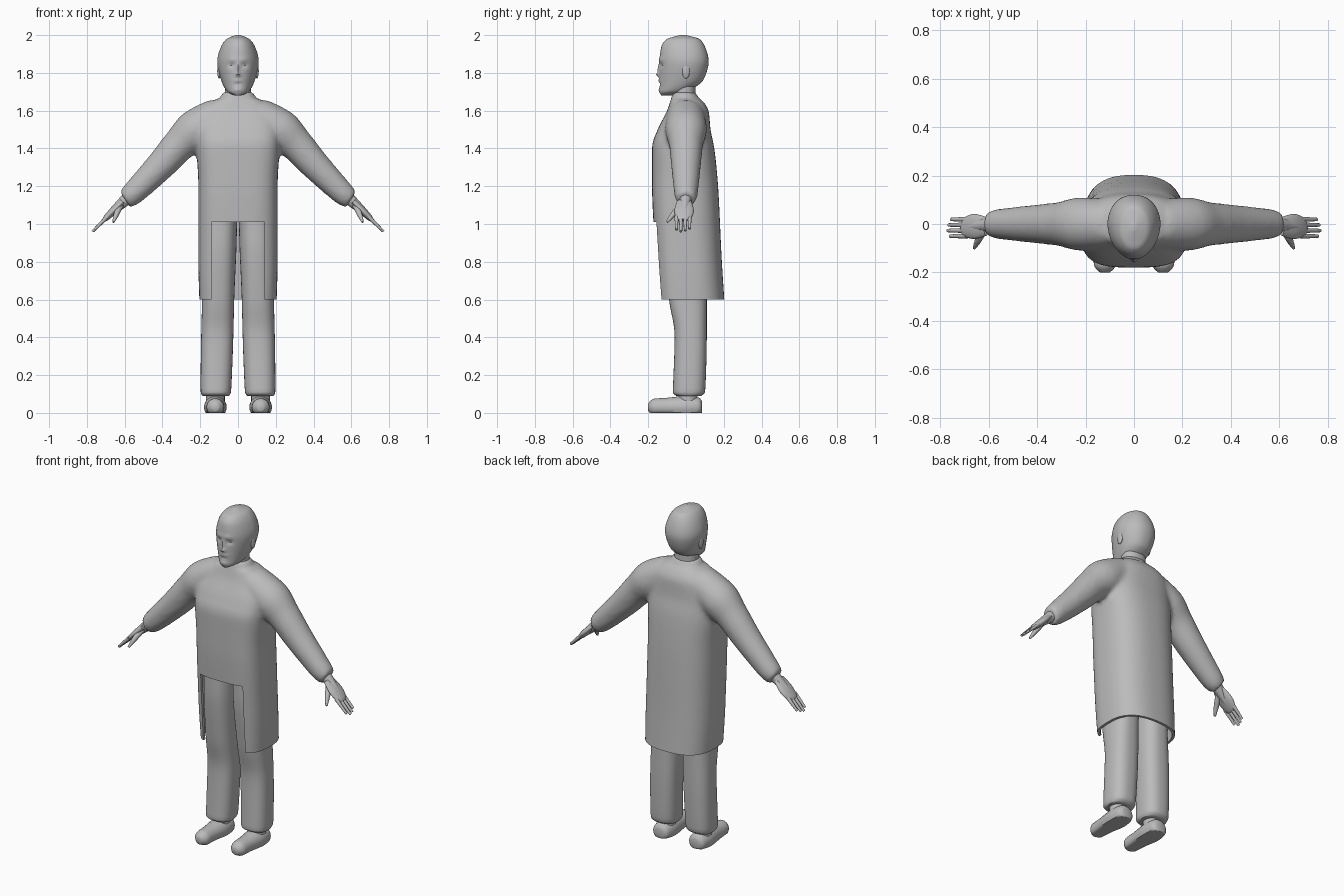
import bpy
import bmesh
from math import cos, sin, pi, exp, copysign, radians
from mathutils import Vector

cube = bpy.data.objects.get("Cube")
if cube:
    bpy.data.objects.remove(cube)

GREY = (.5, .5, .5, 1)
clay = bpy.data.materials.new("plain grey")
clay.use_nodes = True
clay.diffuse_color = GREY
clay.node_tree.nodes["Principled BSDF"].inputs["Base Color"].default_value = GREY


def slope(before, after):
    """Tangent that never overshoots its neighbours."""
    return 2 * before * after / (before + after) if before * after > 0 else 0


def blend(before, start, end, after, t):
    rise = end - start
    m, n = slope(start - before, rise), slope(rise, after - end)
    return start + t * (m + t * (3 * rise - 2 * m - n + t * (m + n - 2 * rise)))


def refine(rows, steps):
    """Smoothly interpolate the rows of a profile."""
    padded = [rows[0], *rows, rows[-1]]
    out = []
    for group in zip(padded, padded[1:], padded[2:], padded[3:]):
        for step in range(steps):
            out.append([blend(*values, step / steps) for values in zip(*group)])
    return out + [rows[-1]]


def power(value, exponent):
    return copysign(abs(value) ** (2 / exponent), value)


def skin(name, rings):
    """Closed mesh through rings of equal point count."""
    bm = bmesh.new()
    loops = [[bm.verts.new(point) for point in ring] for ring in rings]
    for low, high in zip(loops, loops[1:]):
        for i in range(len(low)):
            bm.faces.new((low[i - 1], low[i], high[i], high[i - 1]))
    bm.faces.new(loops[0])
    bm.faces.new(loops[-1])
    bmesh.ops.recalc_face_normals(bm, faces=bm.faces)
    mesh = bpy.data.meshes.new(name)
    bm.to_mesh(mesh)
    bm.free()
    mesh.materials.append(clay)
    ob = bpy.data.objects.new(name, mesh)
    bpy.context.collection.objects.link(ob)
    return ob


def column(name, rows, front=2.2, back=2.2, centre=0, lean=0, count=64, steps=6):
    """Upright loft; rows are height, half width, front y, back y."""
    rings = []
    for z, half, near, far in refine(rows, steps):
        ring = []
        for i in range(count):
            angle = 2 * pi * i / count
            shape = front if sin(angle) < 0 else back
            ring.append((centre - lean * z + half * power(cos(angle), shape),
                         (near + far) / 2 + (far - near) / 2 * power(sin(angle), shape), z))
        rings.append(ring)
    return skin(name, rings)


def tube(name, rows, side, flat=1, across=(0, 1, 0), count=24, steps=5):
    """Loft along a path; rows are x, y, z, radius; flat widens it across."""
    rows = refine(rows, steps)
    points = [Vector(row[:3]) for row in rows]
    rings = []
    for i, row in enumerate(rows):
        along = points[min(i + 1, len(rows) - 1)] - points[max(i - 1, 0)]
        thick = along.cross(Vector(across)).normalized() * row[-1]
        wide = thick.cross(along.normalized()) * flat
        ring = []
        for j in range(count):
            angle = 2 * pi * j / count
            p = points[i] + thick * cos(angle) + wide * sin(angle)
            ring.append((side * p.x, p.y, max(p.z, 0)))
        rings.append(ring)
    return skin(name, rings)


def box(name, half, near, far, low, high):
    return skin(name, [[(-half, near, z), (half, near, z), (half, far, z), (-half, far, z)]
                       for z in (low, high)])


def join(parts):
    bm = bmesh.new()
    for part in parts:
        bm.from_mesh(part.data)
    bm.to_mesh(parts[0].data)
    bm.free()
    for part in parts[1:]:
        bpy.data.objects.remove(part)
    return parts[0]


SIDES = {"left": 1, "right": -1}

# Coat: torso, collar and sleeves fused into one soft surface
body = [(.5, .2, -.14, .21), (.8, .21, -.16, .19), (1.2, .21, -.18, .17),
        (1.4, .22, -.18, .15), (1.5, .22, -.15, .13), (1.6, .18, -.1, .12), (1.66, .12, -.08, .08)]
parts = [column("coat", body, front=3.3, back=2.5),
         column("collar", [(1.6, .14, -.09, .1), (1.66, .1, -.08, .07), (1.7, .08, -.07, .05)])]
sleeve = [(.1, 0, 1.57, .1), (.22, 0, 1.5, .11), (.31, 0, 1.42, .09), (.4, 0, 1.32, .08),
          (.57, 0, 1.15, .06), (.6, 0, 1.13, .05)]
parts += [tube("sleeve", sleeve, side, count=32) for side in SIDES.values()]
coat = join(parts)

# Hem, hollow skirt and front opening
wall = .015
lining = [(z, half - wall, near + wall, far - wall) for z, half, near, far in body[:3]]
cutters = [box("hem_cutter", 1, -1, 1, .3, .6),
           column("lining_cutter", lining, front=3.3, back=2.5),
           box("opening_cutter", .14, -.4, -.03, .4, 1.01)]
fuse = coat.modifiers.new("fuse", "REMESH")
fuse.mode = "VOXEL"
fuse.voxel_size = .012
coat.modifiers.new("soften", "SMOOTH").iterations = 10
for cutter in cutters:
    cutter.hide_render = True
    cut = coat.modifiers.new("cut", "BOOLEAN")
    cut.operation = "DIFFERENCE"
    cut.solver = "EXACT"
    cut.object = cutter
graph = bpy.context.evaluated_depsgraph_get()
baked = bpy.data.meshes.new_from_object(coat.evaluated_get(graph))
coat.modifiers.clear()
coat.data = baked
baked.materials.clear()
baked.materials.append(clay)
for cutter in cutters:
    bpy.data.objects.remove(cutter)

# Head
head = column("head", [(1.68, .02, -.13, -.06), (1.7, .06, -.14, 0), (1.76, .09, -.14, .09),
                       (1.86, .11, -.14, .12), (1.94, .09, -.13, .1), (1.98, .06, -.1, .07),
                       (1.99, .04, -.07, .04), (2, .01, -.03, 0)], count=96, steps=9)

# Face relief: offset from the middle, height, spread sideways, spread upright, depth
relief = {"eyes": (.04, 1.84, .02, .01, -.01), "brows": (.03, 1.87, .03, .01, .005),
          "nose": (0, 1.82, .01, .03, .01), "nose tip": (0, 1.79, .02, .01, .015),
          "moustache": (0, 1.76, .03, .01, .006), "mouth": (0, 1.74, .02, .005, -.006),
          "chin": (0, 1.71, .03, .01, .005)}
for vert in head.data.vertices:
    x, y, z = vert.co
    vert.co.x *= 1 + min(0, y)
    if y < -.03:
        for middle, level, wide, tall, depth in relief.values():
            vert.co.y -= depth * exp(-((abs(x) - middle) / wide) ** 2 - ((z - level) / tall) ** 2)

column("neck", [(1.6, .07, -.07, .05), (1.78, .07, -.06, .05)])

for label, side in SIDES.items():
    # Ears
    bpy.ops.mesh.primitive_uv_sphere_add(radius=1, location=(side * .1, 0, 1.81),
                                         scale=(.01, .02, .04))
    ear = bpy.context.object
    ear.name = label + "_ear"
    ear.data.materials.append(clay)

    # Trouser legs with pinched cuffs, leaning in to the crotch
    column(label + "_trouser_leg",
           [(.09, .07, -.05, .08), (.11, .08, -.07, .1), (.4, .085, -.06, .11),
            (.6, .085, -.09, .11), (.9, .09, -.12, .13), (1.1, .09, -.12, .13)],
           front=2.5, back=2.5, centre=side * .12, lean=side * .025)

    # Shoes and ankles
    shoe = {.085: .03, .07: .05, 0: .06, -.1: .05, -.17: .045, -.2: .02}
    tube(label + "_shoe", [(.12, y, .03, radius) for y, radius in shoe.items()], side,
         across=(1, 0, 0))
    tube(label + "_ankle", [(.12, .01, z, .05) for z in (.03, .15)], side)

    # Hand: wrist, palm, four fingers and thumb
    hand = [tube(label + "_hand", [(.57, 0, 1.15, .035), (.67, -.01, 1.06, .02)], side),
            tube("palm", [(.61, -.01, 1.12, .015), (.66, -.01, 1.07, .02), (.7, -.015, 1.03, .015),
                          (.71, -.015, 1.02, .01)], side, flat=2.6)]
    for i, reach in enumerate((.07, .08, .075, .065)):
        hand.append(tube("finger", [(.69 + reach * t, .023 * i - .05, 1.04 - reach * t, .011 - .004 * t)
                                    for t in (0, .5, 1)], side, count=12))
    hand.append(tube("thumb", [(.62, -.02, 1.1, .016), (.64, -.06, 1.06, .015),
                               (.66, -.1, 1.01, .006)], side, across=(1, 0, 0), count=12))
    join(hand)

# Smooth shading with crisp hems
bpy.ops.object.select_all(action="DESELECT")
for ob in bpy.context.collection.objects:
    if ob.type == "MESH" and clay.name in ob.data.materials:
        ob.select_set(True)
        bpy.context.view_layer.objects.active = ob
bpy.ops.object.shade_smooth_by_angle(angle=radians(45))
